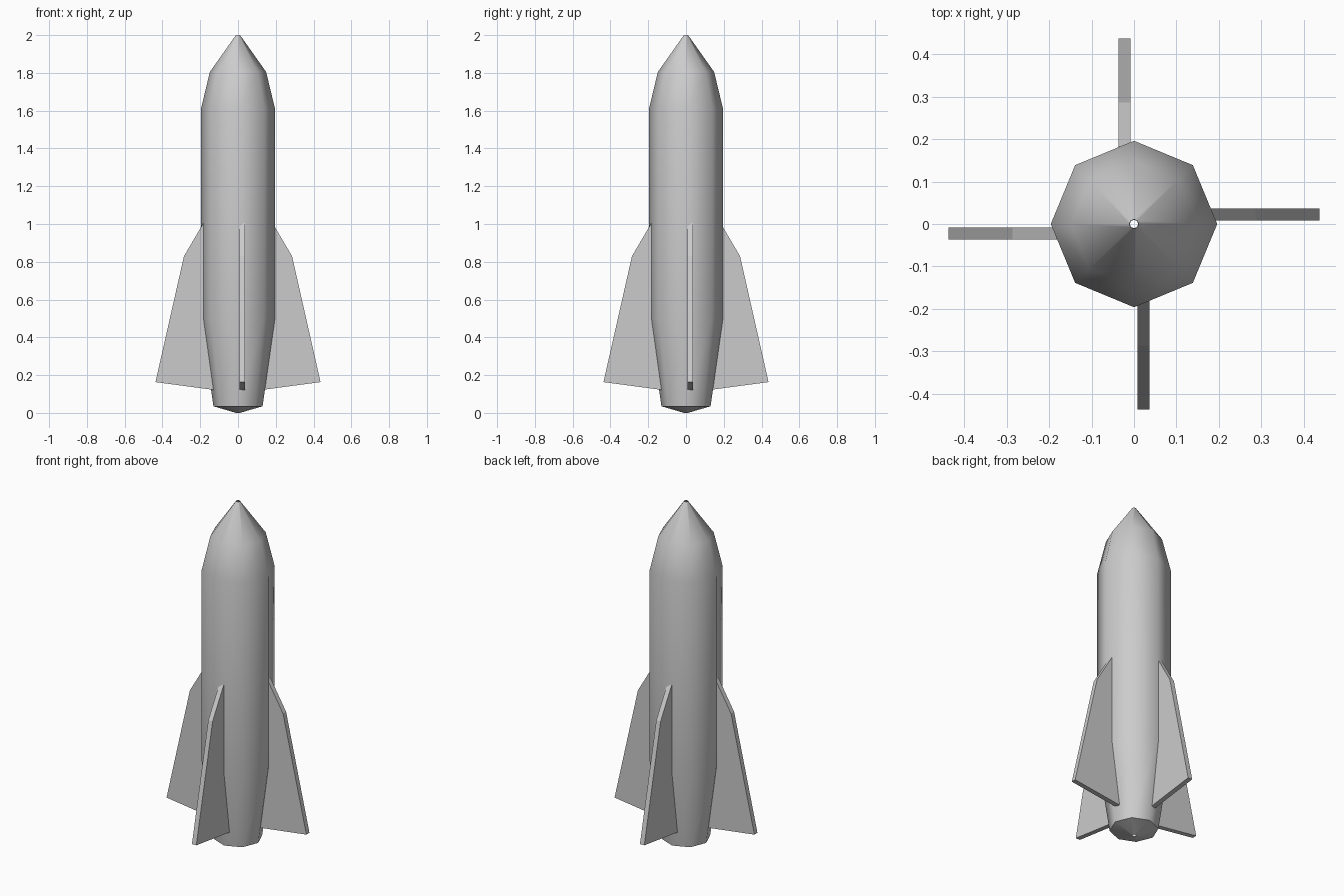
import bpy, bmesh, math
from mathutils import Matrix

if "Cube" in bpy.data.objects:
    bpy.data.objects.remove(bpy.data.objects["Cube"])


def finish(bm, name):
    bmesh.ops.recalc_face_normals(bm, faces=bm.faces)
    mesh = bpy.data.meshes.new(name)
    bm.to_mesh(mesh)
    bm.free()
    obj = bpy.data.objects.new(name, mesh)
    bpy.context.collection.objects.link(obj)
    return obj


# Eight-sided body turned from a (radius, height) profile, open at both tips
SIDES = 8
profile = [(0.01, 0), (0.13, 0.035), (0.196, 0.5), (0.196, 1.61),
           (0.149, 1.805), (0.011, 2.0)]
bm = bmesh.new()
rings = []
for r, z in profile:
    angles = [2 * math.pi * i / SIDES for i in range(SIDES)]
    rings.append([bm.verts.new((r * math.cos(a), r * math.sin(a), z)) for a in angles])
for low, high in zip(rings, rings[1:]):
    for i in range(SIDES):
        j = (i + 1) % SIDES
        bm.faces.new((low[i], low[j], high[j], high[i]))
body = finish(bm, "rocket_body")
bpy.context.view_layer.objects.active = body
body.select_set(True)
bpy.ops.object.shade_smooth_by_angle(angle=math.radians(50))

# Four flat fins, each set slightly to one side of its axis
fin_outline = [(0.183, 1.005), (0.286, 0.83), (0.437, 0.163),
               (0.13, 0.122), (0.183, 0.5)]
FIN_START, FIN_THICKNESS = 0.008, 0.028
for n in range(4):
    bm = bmesh.new()
    face = bm.faces.new([bm.verts.new((x, FIN_START, z)) for x, z in fin_outline])
    out = bmesh.ops.extrude_face_region(bm, geom=[face], use_keep_orig=True)
    moved = [g for g in out["geom"] if isinstance(g, bmesh.types.BMVert)]
    bmesh.ops.translate(bm, verts=moved, vec=(0, FIN_THICKNESS, 0))
    bmesh.ops.transform(bm, matrix=Matrix.Rotation(n * math.pi / 2, 4, 'Z'), verts=bm.verts)
    finish(bm, f"fin_{n + 1}")
